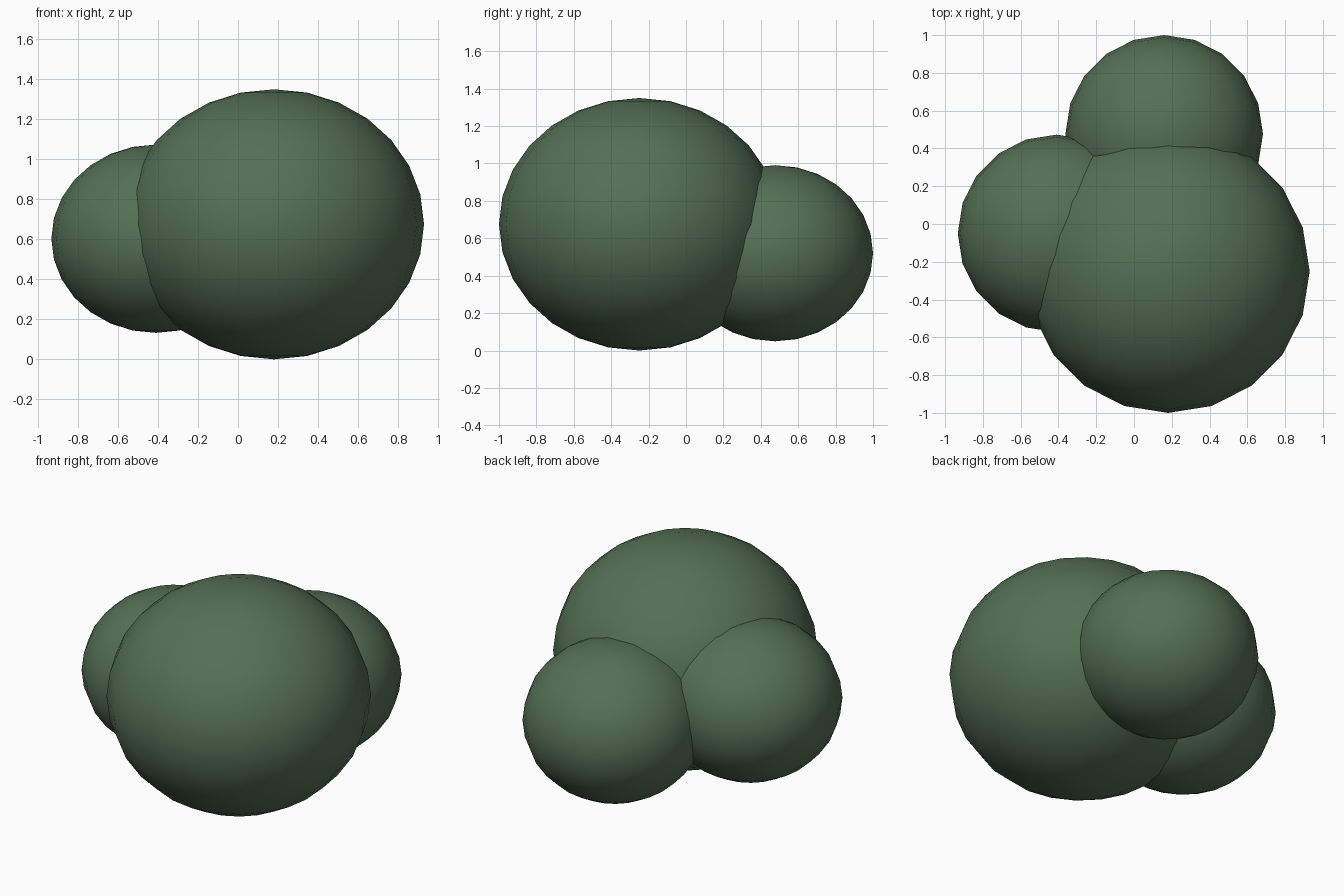
import bpy

if "Cube" in bpy.data.objects:
    bpy.data.objects.remove(bpy.data.objects["Cube"])

leaf = bpy.data.materials.new("leaf_green")
leaf.diffuse_color = (0.09, 0.16, 0.09, 1)
leaf.use_nodes = True
leaf.node_tree.nodes["Principled BSDF"].inputs["Base Color"].default_value = leaf.diffuse_color


def lobe(name, center, radius):
    """One slightly flattened foliage ball."""
    bpy.ops.mesh.primitive_uv_sphere_add(segments=20, ring_count=14, radius=radius, location=center)
    ob = bpy.context.object
    ob.name = name
    ob.scale.z = 0.9
    bpy.ops.object.transform_apply(location=False, rotation=False, scale=True)
    bpy.ops.object.shade_smooth()
    ob.data.materials.append(leaf)
    return ob


# Bush made of three overlapping lobes
lobe("main_bush_lobe", (0.18, -0.25, 0.675), 0.75)
lobe("left_bush_lobe", (-0.41, -0.05, 0.603), 0.523)
lobe("back_bush_lobe", (0.16, 0.477, 0.52), 0.523)
